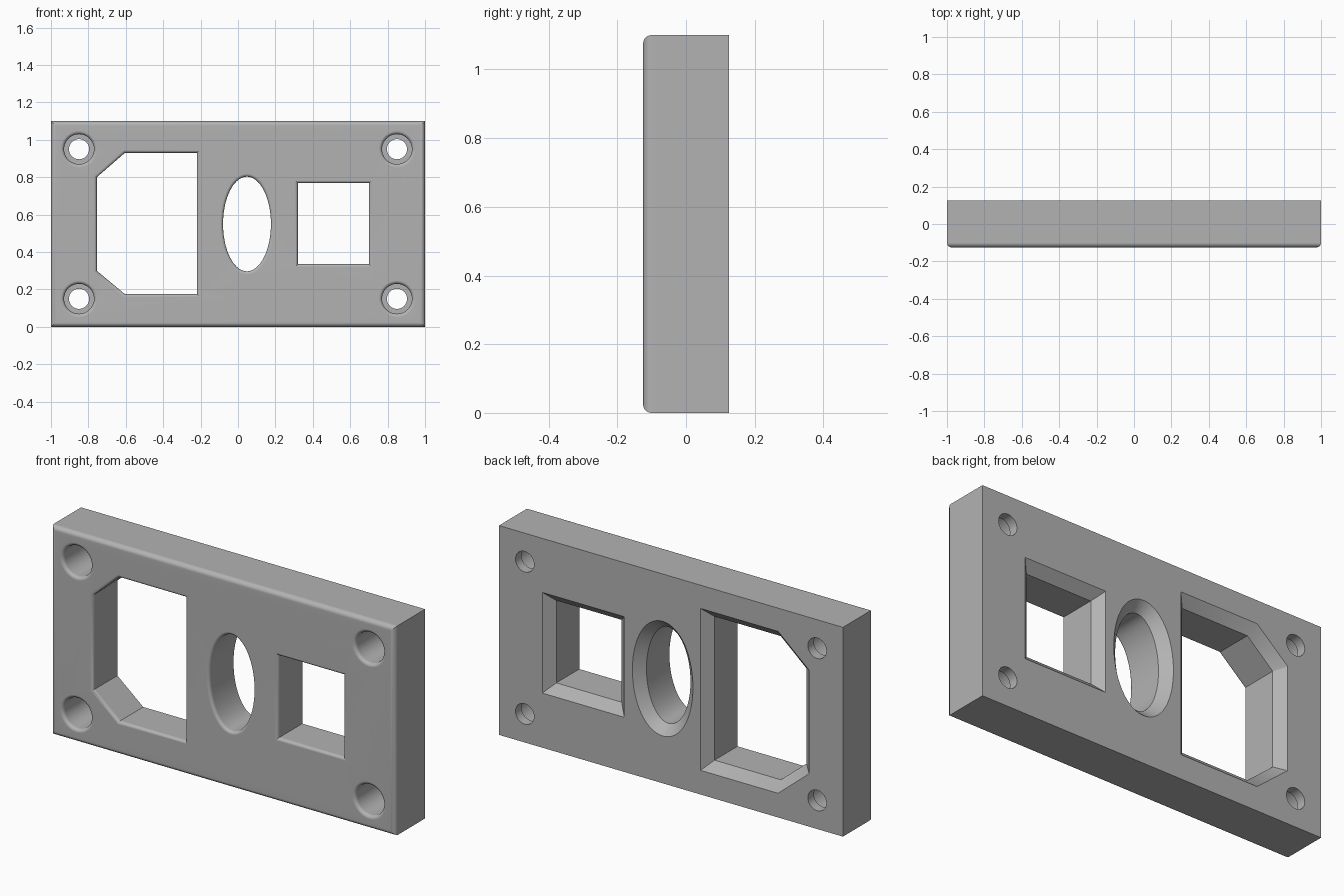
import bpy, bmesh
from math import sin, cos, pi
from mathutils import Vector

cube = bpy.data.objects.get("Cube")
if cube:
    bpy.data.objects.remove(cube, do_unlink=True)

FRONT, BACK = -0.125, 0.125
CHAMFER = 0.048


def box(x0, x1, z0, z1):
    return [(x0, z0), (x1, z0), (x1, z1), (x0, z1)]


def oval(cx, cz, rx, rz, n):
    return [(cx + rx * cos(2 * pi * i / n), cz + rz * sin(2 * pi * i / n)) for i in range(n)]


def offset(outline, d):
    """Move a counter-clockwise outline outward by d with mitred corners."""
    pts = [Vector(p) for p in outline]
    result = []
    for i, p in enumerate(pts):
        a = (p - pts[i - 1]).normalized()
        b = (pts[(i + 1) % len(pts)] - p).normalized()
        na, nb = Vector((a.y, -a.x)), Vector((b.y, -b.x))
        result.append(p + (na + nb) * d / (1 + na.dot(nb)))
    return result


def fillet(r, side, steps=6):
    """Rounded front edge as (outline offset, y); side is 1 for holes, -1 for the rim."""
    angles = [pi / 2 * i / steps for i in range(steps + 1)]
    return [(side * r * (1 - sin(t)), FRONT + r * (1 - cos(t))) for t in angles]


def loft(bm, outline, profile):
    """Skin the offset outlines and return the first and last edge loops."""
    rings = [[bm.verts.new((p.x, y, p.y)) for p in offset(outline, d)] for d, y in profile]
    n = len(outline)
    for r0, r1 in zip(rings, rings[1:]):
        for i in range(n):
            j = (i + 1) % n
            bm.faces.new((r0[i], r0[j], r1[j], r1[i]))
    return [[bm.edges.get((r[i], r[(i + 1) % n])) for i in range(n)] for r in (rings[0], rings[-1])]


bm = bmesh.new()
loops = []

# Outer rim of the plate, rounded at the front
loops.append(loft(bm, box(-1, 1, 0, 1.1), fillet(0.025, -1) + [(0, BACK)]))

# Three openings, rounded in front and chamfered behind
socket = [(-0.755, 0.3), (-0.605, 0.175), (-0.22, 0.175),
          (-0.22, 0.93), (-0.605, 0.93), (-0.755, 0.8)]
opening = fillet(0.016, 1) + [(0, BACK - CHAMFER), (CHAMFER, BACK)]
for outline in (socket, oval(0.048, 0.55, 0.128, 0.253, 72), box(0.32, 0.70, 0.335, 0.768)):
    loops.append(loft(bm, outline, opening))

# Four counterbored screw holes
bore = fillet(0.018, 1) + [(0, 0.075), (-0.026, 0.075), (-0.026, BACK)]
for x in (-0.85, 0.85):
    for z in (0.15, 0.95):
        loops.append(loft(bm, oval(x, z, 0.08, 0.08, 40), bore))

# Flat front and back faces around the holes
for end in (0, 1):
    edges = [e for pair in loops for e in pair[end]]
    bmesh.ops.triangle_fill(bm, use_beauty=True, use_dissolve=False, edges=edges)
bmesh.ops.recalc_face_normals(bm, faces=bm.faces[:])

mesh = bpy.data.meshes.new("socket_plate")
bm.to_mesh(mesh)
bm.free()
plate = bpy.data.objects.new("socket_plate", mesh)
bpy.context.collection.objects.link(plate)

# Single grey material
grey = bpy.data.materials.new("plain_grey")
grey.use_nodes = True
colour = (0.45, 0.45, 0.45, 1)
grey.diffuse_color = colour
grey.node_tree.nodes["Principled BSDF"].inputs["Base Color"].default_value = colour
mesh.materials.append(grey)

# Smooth fillets with crisp chamfers and corners
bpy.ops.object.select_all(action='DESELECT')
plate.select_set(True)
bpy.context.view_layer.objects.active = plate
bpy.ops.object.shade_smooth_by_angle(angle=pi / 6)
weighted = plate.modifiers.new("weighted_normals", 'WEIGHTED_NORMAL')
weighted.keep_sharp = True
